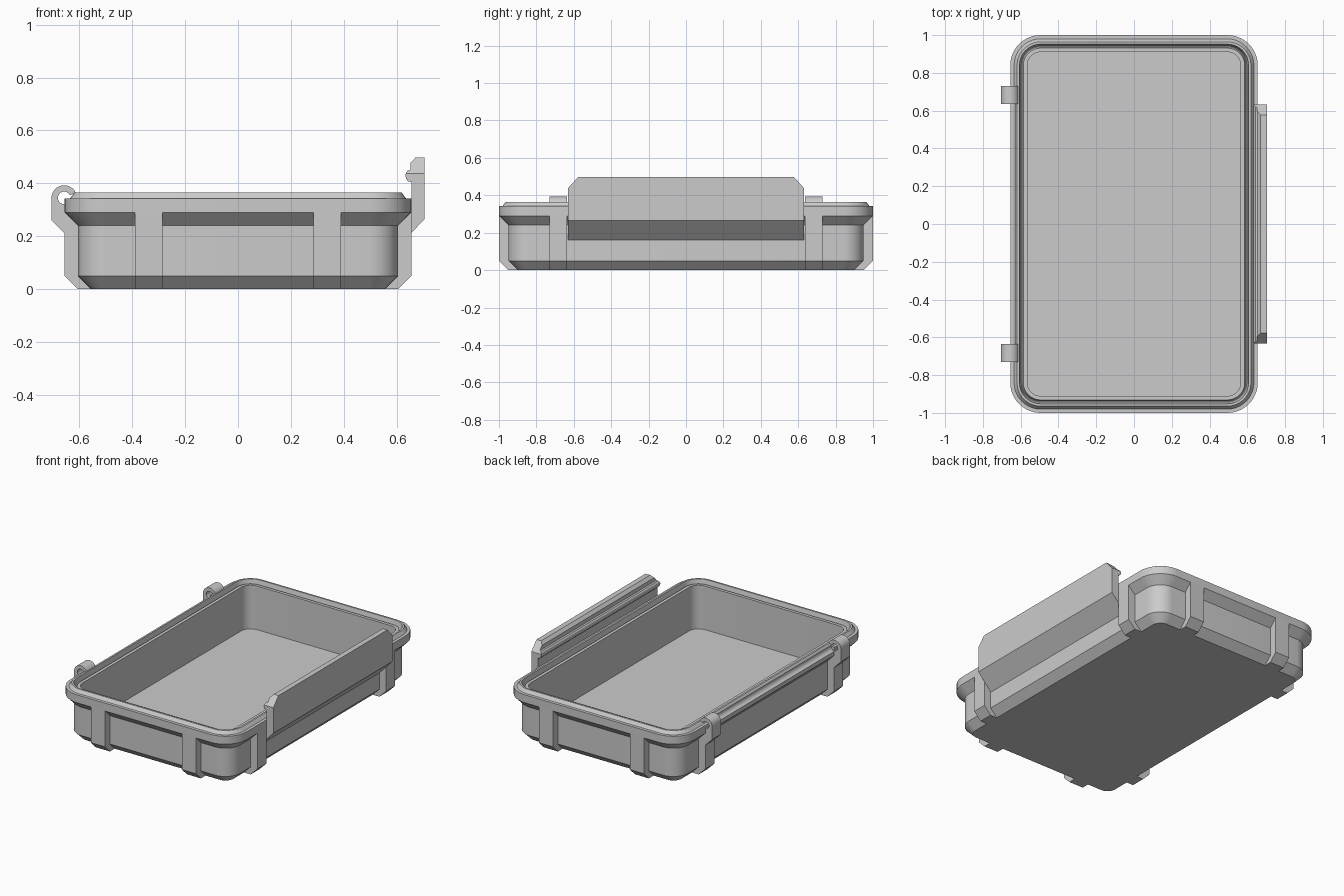
import bpy, bmesh, math
from mathutils import Vector

if "Cube" in bpy.data.objects:
    bpy.data.objects.remove(bpy.data.objects["Cube"])

HX, HY, R = 0.655, 1.0, 0.16   # half sizes and corner radius of the rim

grey = bpy.data.materials.new("plain grey")
grey.diffuse_color = (0.6, 0.6, 0.6, 1)
grey.use_nodes = True
grey.node_tree.nodes["Principled BSDF"].inputs["Base Color"].default_value = grey.diffuse_color


def finish(name, bm):
    bmesh.ops.recalc_face_normals(bm, faces=bm.faces)
    me = bpy.data.meshes.new(name)
    bm.to_mesh(me)
    bm.free()
    me.materials.append(grey)
    ob = bpy.data.objects.new(name, me)
    bpy.context.collection.objects.link(ob)
    return ob


def smooth(ob):
    bpy.ops.object.select_all(action='DESELECT')
    ob.select_set(True)
    bpy.context.view_layer.objects.active = ob
    bpy.ops.object.shade_smooth_by_angle(angle=math.radians(25))


def rounded_loop(bm, inset, z, seg=10):
    r = R - inset
    verts = []
    for k, (sx, sy) in enumerate([(1, 1), (-1, 1), (-1, -1), (1, -1)]):
        for i in range(seg + 1):
            a = math.pi / 2 * (k + i / seg)
            verts.append(bm.verts.new((sx * (HX - R) + r * math.cos(a),
                                       sy * (HY - R) + r * math.sin(a), z)))
    return verts


def prism(bm, profile, axis, start, end):
    """Extrude a 2D profile (u, z) along 'x' or 'y'."""
    def ring(t):
        return [bm.verts.new((u, t, z) if axis == 'y' else (t, u, z)) for u, z in profile]
    a, b = ring(start), ring(end)
    n = len(a)
    for i in range(n):
        j = (i + 1) % n
        bm.faces.new((a[i], a[j], b[j], b[i]))
    bm.faces.new(a)
    bm.faces.new(b)


# Tray body: outer wall, rim, sealing ridge, groove, lip, inner wall, floor
section = [(.10, 0), (.05, .05), (.05, .24), (0, .29), (0, .343), (.02, .343),
           (.036, .365), (.048, .365), (.058, .32), (.062, .32), (.069, .343),
           (.09, .343), (.09, .05)]
bm = bmesh.new()
loops = [rounded_loop(bm, d, z) for d, z in section]
for a, b in zip(loops, loops[1:]):
    for i in range(len(a)):
        j = (i + 1) % len(a)
        bm.faces.new((a[i], a[j], b[j], b[i]))
bm.faces.new(loops[0])
bm.faces.new(loops[-1])
body = finish("tray_body", bm)

# Round clearance along the hinge axis, between the two hinges
bm = bmesh.new()
prism(bm, [(-.657 + .028 * math.cos(i * math.pi / 12), .345 + .028 * math.sin(i * math.pi / 12))
           for i in range(24)], 'y', -.64, .64)
cutter = finish("hinge_clearance", bm)
cutter.hide_render = True
mod = body.modifiers.new("clearance", 'BOOLEAN')
mod.operation = 'DIFFERENCE'
mod.solver = 'EXACT'
mod.object = cutter
bpy.context.view_layer.objects.active = body
bpy.ops.object.modifier_apply(modifier=mod.name)
bpy.data.objects.remove(cutter)
smooth(body)

# Vertical ribs on all four sides
rib = [(.10, 0), (.05, 0), (0, .05), (0, .30), (.07, .30), (.07, .05)]
bm = bmesh.new()
for s in (-1, 1):
    for t in (-1, 1):
        prism(bm, [(s * (HY - d), z) for d, z in rib], 'x', t * .285, t * .39)
        prism(bm, [(s * (HX - d), z) for d, z in rib], 'y', t * .635, t * .73)
finish("ribs", bm)

# Open hinge knuckles on the left side
cx, cz = -.657, .345


def arc(r, a0, a1, n=14):
    return [(cx + r * math.cos(math.radians(a0 + (a1 - a0) * i / n)),
             cz + r * math.sin(math.radians(a0 + (a1 - a0) * i / n))) for i in range(n + 1)]


hook = ([(-.64, .20), (-.655, .21), (-.705, .26)] + arc(.048, 180, 25)
        + arc(.024, 25, 290) + [(-.64, .30)])
for name, t in (("front_hinge", -1), ("back_hinge", 1)):
    bm = bmesh.new()
    prism(bm, hook, 'y', t * .635, t * .73)
    smooth(finish(name, bm))

# Latch flap on the right side, with a snap bead and cut top corners
flap = [(.59, .16), (.605, .16), (.705, .265), (.705, .497), (.67, .497), (.652, .478),
        (.652, .452), (.642, .449), (.635, .440), (.633, .428), (.636, .416),
        (.643, .408), (.655, .405), (.655, .33), (.645, .30), (.59, .25)]
bm = bmesh.new()
prism(bm, flap, 'y', -.632, .632)
for s in (-1, 1):
    geom = bm.verts[:] + bm.edges[:] + bm.faces[:]
    cut = bmesh.ops.bisect_plane(bm, geom=geom, plane_co=Vector((0, s * .632, .437)),
                                 plane_no=Vector((0, s, .9)), clear_outer=True)
    edges = [e for e in cut['geom_cut'] if isinstance(e, bmesh.types.BMEdge)]
    bmesh.ops.holes_fill(bm, edges=edges, sides=0)
smooth(finish("latch_flap", bm))
